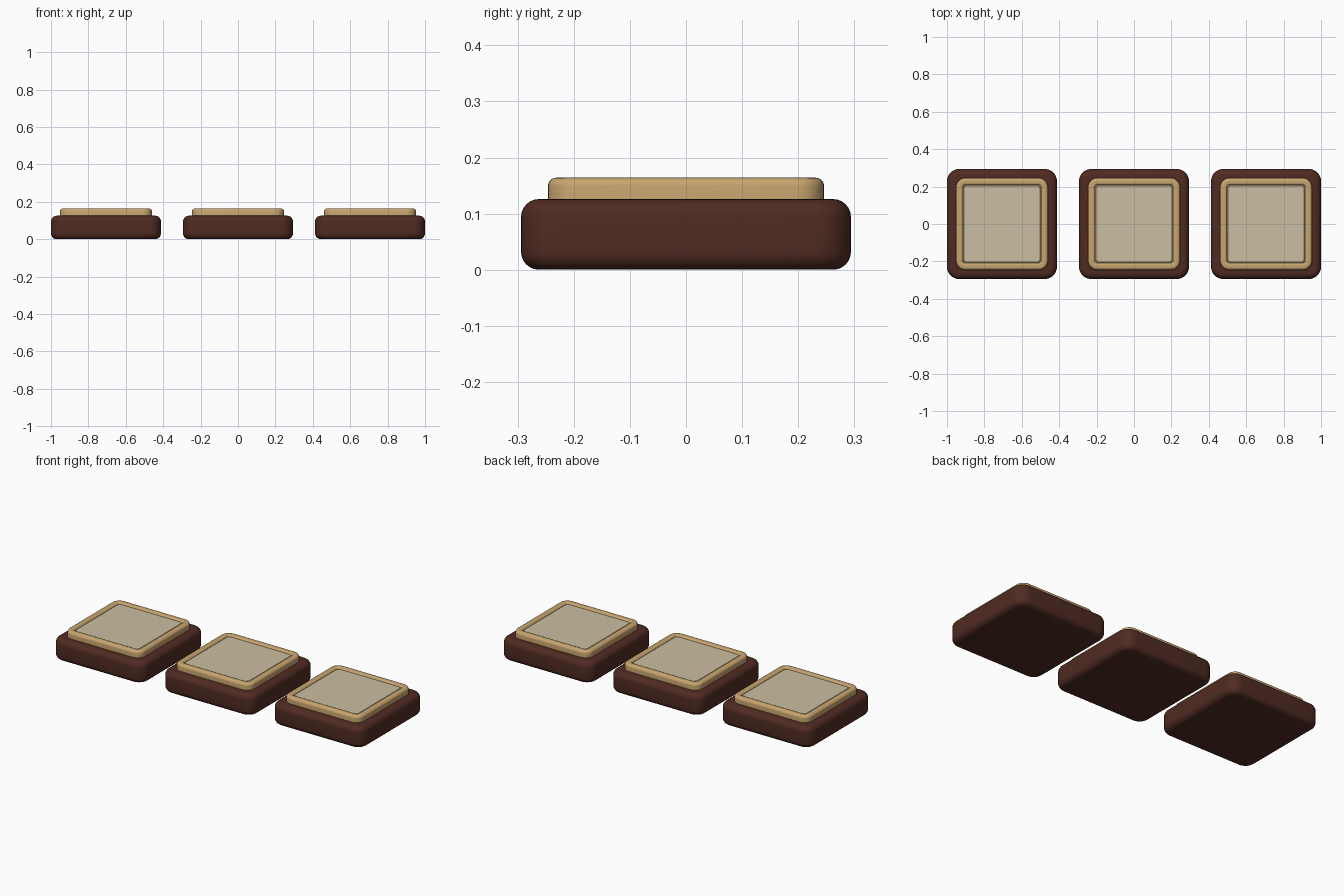
import bpy, bmesh, math

cube = bpy.data.objects.get("Cube")
if cube:
    bpy.data.objects.remove(cube)


def material(name, rgb):
    m = bpy.data.materials.new(name)
    m.use_nodes = True
    m.diffuse_color = (*rgb, 1)
    m.node_tree.nodes["Principled BSDF"].inputs["Base Color"].default_value = (*rgb, 1)
    return m


BROWN = material("dark brown", (0.08, 0.024, 0.016))
GOLD = material("warm tan", (0.58, 0.38, 0.16))
CREAM = material("pale cream", (0.6, 0.52, 0.36))


def arc(inset, z, r, start, end, steps=6):
    """Quarter-round profile points as (inset, height), centred on (inset, z)."""
    angles = [math.radians(start + (end - start) * i / steps) for i in range(steps + 1)]
    return [(inset - r * math.cos(a), z + r * math.sin(a)) for a in angles]


def rounded_slab(name, x, half, corner, profile, mat, steps=8):
    """Loft rounded-square rings along a profile and cap both ends."""
    bm = bmesh.new()
    rings = []
    for inset, z in profile:
        r = max(corner - inset, 0.008)
        c = half - inset - r
        ring = []
        for quarter, (sx, sy) in enumerate([(1, 1), (-1, 1), (-1, -1), (1, -1)]):
            for i in range(steps + 1):
                a = math.pi / 2 * (quarter + i / steps)
                ring.append(bm.verts.new((sx * c + r * math.cos(a), sy * c + r * math.sin(a), z)))
        rings.append(ring)
    n = len(rings[0])
    for low, high in zip(rings, rings[1:]):
        for i in range(n):
            j = (i + 1) % n
            bm.faces.new((low[i], low[j], high[j], high[i]))
    bm.faces.new(list(reversed(rings[0])))
    bm.faces.new(rings[-1])
    mesh = bpy.data.meshes.new(name)
    bm.to_mesh(mesh)
    bm.free()
    mesh.materials.append(mat)
    obj = bpy.data.objects.new(name, mesh)
    bpy.context.collection.objects.link(obj)
    obj.location.x = x
    bpy.ops.object.select_all(action='DESELECT')
    obj.select_set(True)
    bpy.context.view_layer.objects.active = obj
    bpy.ops.object.shade_smooth_by_angle(angle=math.radians(35))


# Cross-sections, from the bottom outwards and up to the middle
base_profile = arc(0.032, 0.032, 0.032, -90, 0) + arc(0.032, 0.094, 0.032, 0, 90)
rim_profile = ([(0, 0.12)] + arc(0.015, 0.149, 0.015, 0, 90)
               + arc(0.026, 0.152, 0.012, 90, 180) + [(0.038, 0.147)])
panel_profile = [(0, 0.14), (0, 0.154), (0.003, 0.157)]

for side, x in (("right", -0.706), ("middle", 0), ("left", 0.706)):
    rounded_slab(f"{side}_base", x, 0.294, 0.065, base_profile, BROWN)
    rounded_slab(f"{side}_rim", x, 0.246, 0.05, rim_profile, GOLD)
    rounded_slab(f"{side}_panel", x, 0.207, 0.022, panel_profile, CREAM)
